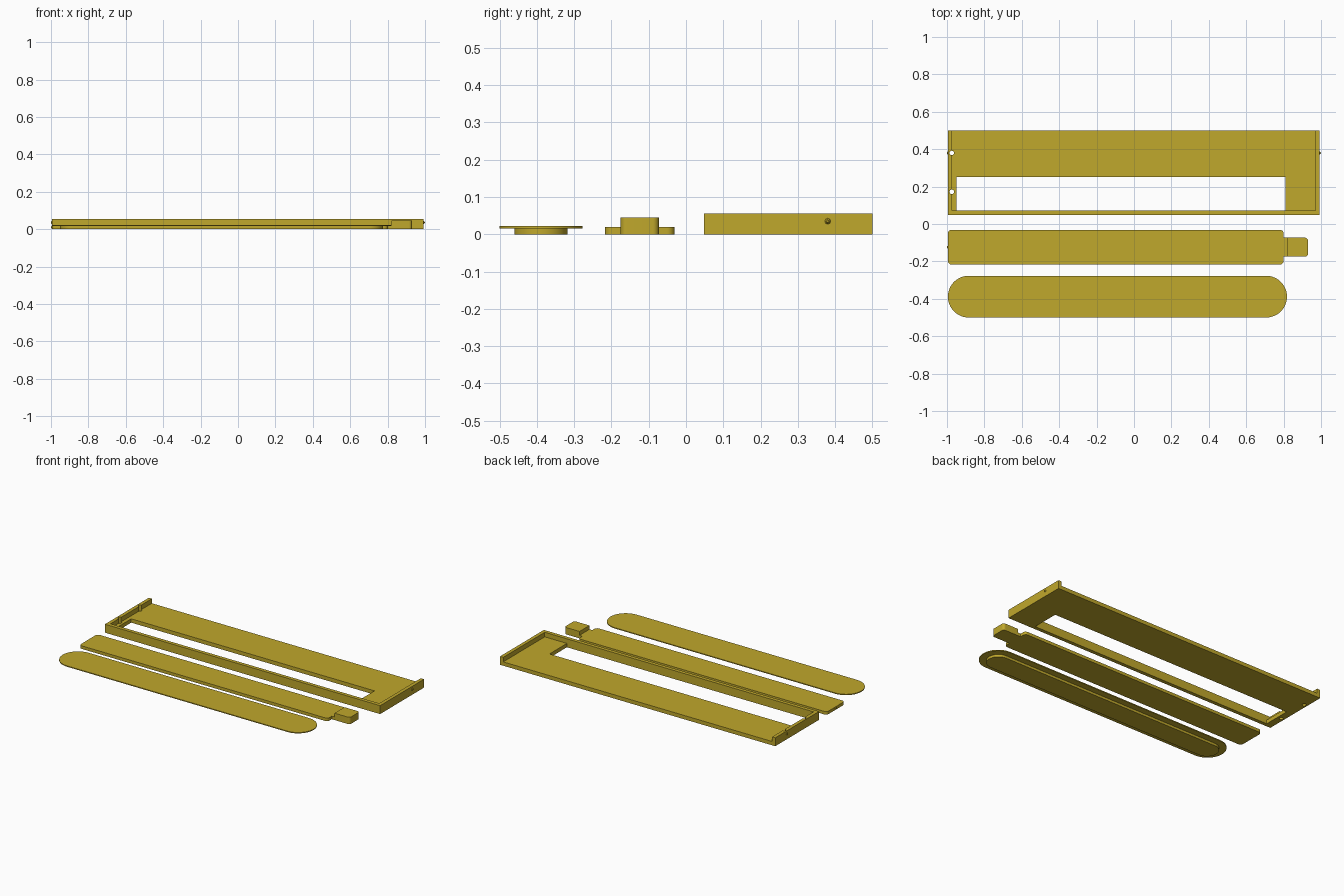
import bpy, bmesh, math

if "Cube" in bpy.data.objects:
    bpy.data.objects.remove(bpy.data.objects["Cube"])

mustard = bpy.data.materials.new("mustard_yellow")
mustard.diffuse_color = (0.527, 0.392, 0.025, 1)
mustard.use_nodes = True
mustard.node_tree.nodes["Principled BSDF"].inputs["Base Color"].default_value = mustard.diffuse_color


def prism(name, pts, z0, z1):
    """Extrude a flat outline from z0 to z1."""
    bm = bmesh.new()
    face = bm.faces.new([bm.verts.new((x, y, z0)) for x, y in pts])
    top = bmesh.ops.extrude_face_region(bm, geom=[face])["geom"]
    bmesh.ops.translate(bm, vec=(0, 0, z1 - z0),
                        verts=[v for v in top if isinstance(v, bmesh.types.BMVert)])
    bmesh.ops.recalc_face_normals(bm, faces=bm.faces)
    me = bpy.data.meshes.new(name)
    bm.to_mesh(me)
    bm.free()
    me.materials.append(mustard)
    ob = bpy.data.objects.new(name, me)
    bpy.context.collection.objects.link(ob)
    return ob


def rounded(x0, x1, y0, y1, radii, seg=8):
    """Rectangle outline; radii run from lower left counter-clockwise."""
    pts = []
    corners = [(x0, y0, 1, 1), (x1, y0, -1, 1), (x1, y1, -1, -1), (x0, y1, 1, -1)]
    for i, ((x, y, sx, sy), r) in enumerate(zip(corners, radii)):
        if r == 0:
            pts.append((x, y))
            continue
        for k in range(seg + 1):
            a = math.pi + (i + k / seg) * math.pi / 2
            pts.append((x + sx * r + r * math.cos(a), y + sy * r + r * math.sin(a)))
    return pts


def box(name, x0, x1, y0, y1, z0, z1):
    return prism(name, rounded(x0, x1, y0, y1, (0, 0, 0, 0)), z0, z1)


def cut(ob, cutter):
    mod = ob.modifiers.new("cut", "BOOLEAN")
    mod.operation, mod.solver, mod.object = "DIFFERENCE", "EXACT", cutter
    bpy.context.view_layer.objects.active = ob
    bpy.ops.object.modifier_apply(modifier=mod.name)
    bpy.data.objects.remove(cutter)


def smooth(ob):
    bpy.ops.object.select_all(action="DESELECT")
    ob.select_set(True)
    bpy.context.view_layer.objects.active = ob
    bpy.ops.object.shade_smooth_by_angle(angle=math.radians(30))


def pivot_nub(name, x, side, y, z):
    """Small pointed bump on an end face."""
    bpy.ops.mesh.primitive_cone_add(vertices=8, radius1=0.008, radius2=0.003, depth=0.006,
                                    location=(x + side * 0.003, y, z),
                                    rotation=(0, side * math.pi / 2, 0))
    ob = bpy.context.object
    ob.name = name
    ob.data.materials.append(mustard)


# Tray: floor with walls on three sides, open at the back
tray = box("tray", -0.995, 0.993, 0.048, 0.5, 0, 0.055)
cut(tray, box("cut_inside", -0.972, 0.97, 0.072, 0.6, 0.025, 0.1))
cut(tray, box("cut_window", -0.948, 0.81, 0.072, 0.252, -0.1, 0.1))
# Vertical pin holes along the left wall
for y in (0.172, 0.38):
    ring = [(-0.974 + 0.012 * math.cos(k * math.pi / 8), y + 0.012 * math.sin(k * math.pi / 8))
            for k in range(16)]
    cut(tray, prism("cut_pin_hole", ring, -0.1, 0.1))
pivot_nub("tray_nub_left", -0.995, -1, 0.38, 0.035)
pivot_nub("tray_nub_right", 0.993, 1, 0.38, 0.035)

# Slider bar with neck and raised thumb tab
smooth(prism("slider_bar", rounded(-0.995, 0.80, -0.217, -0.031, (0.02,) * 4), 0, 0.02))
box("slider_neck", 0.79, 0.83, -0.175, -0.073, 0, 0.02)
smooth(prism("thumb_tab", rounded(0.82, 0.93, -0.175, -0.073, (0, 0.016, 0.016, 0)), 0, 0.045))
pivot_nub("slider_nub", -0.995, -1, -0.124, 0.01)

# Lid: thin rounded plate with a smaller plug beneath
smooth(prism("lid_plate", rounded(-0.995, 0.818, -0.5, -0.277, (0.1114,) * 4, 16), 0.016, 0.022))
smooth(prism("lid_plug", rounded(-0.951, 0.774, -0.46, -0.318, (0.0709,) * 4, 16), 0, 0.017))
